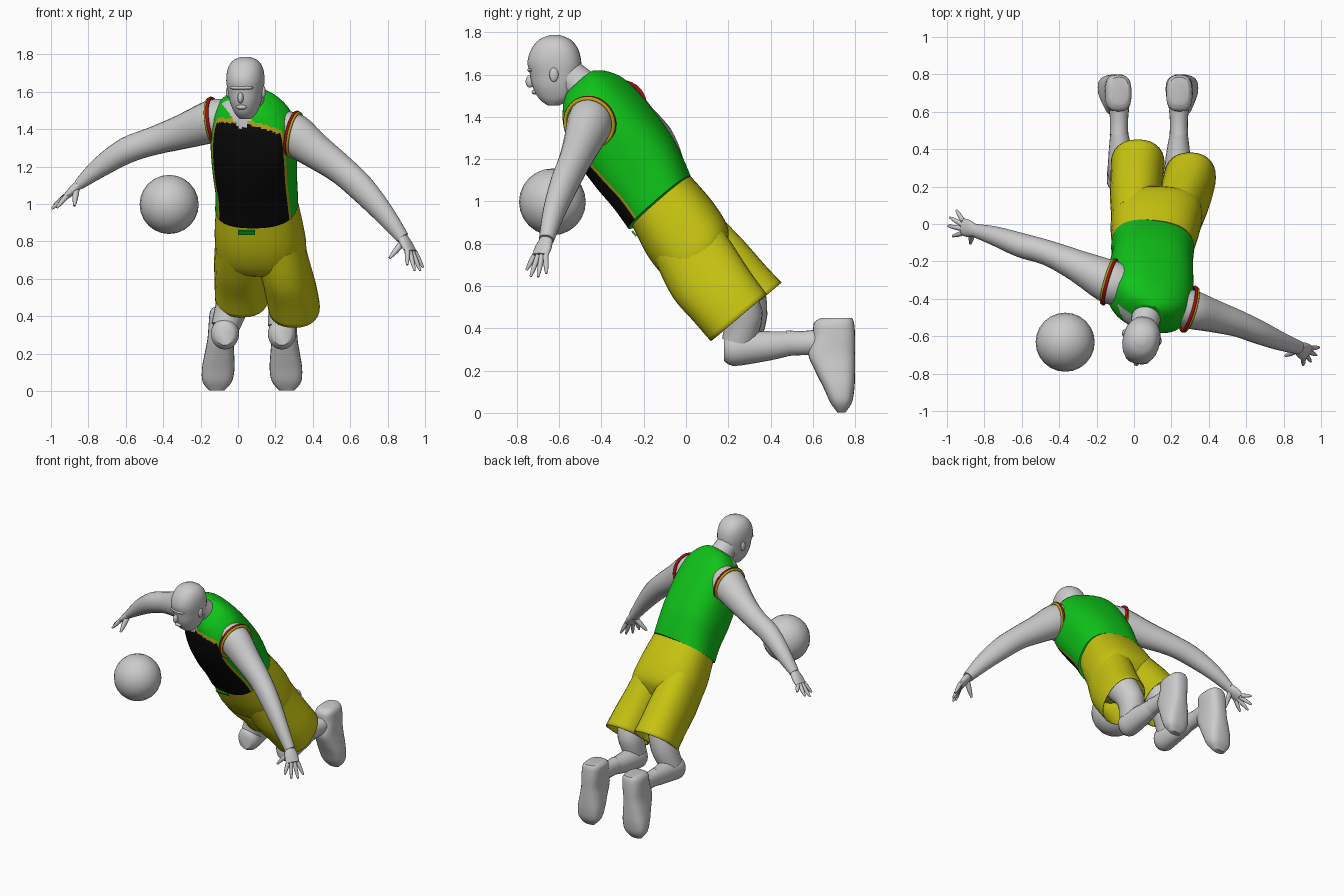
import bpy
import math
from mathutils import Vector as V

cube = bpy.data.objects.get("Cube")
if cube:
    bpy.data.objects.remove(cube, do_unlink=True)


def material(name, *rgb):
    m = bpy.data.materials.new(name)
    m.use_nodes = True
    m.diffuse_color = (*rgb, 1)
    m.node_tree.nodes["Principled BSDF"].inputs["Base Color"].default_value = (*rgb, 1)
    return m


GREY = material("pale grey", 0.6, 0.6, 0.6)
GREEN = material("green", 0.005, 0.55, 0.01)
YELLOW = material("yellow", 0.58, 0.56, 0.006)
BLACK = material("black", 0.003, 0.003, 0.003)
RED = material("dark red", 0.35, 0.005, 0.005)
MUSTARD = material("mustard", 0.5, 0.38, 0.01)


def smooth(o, angle=50):
    bpy.ops.object.select_all(action='DESELECT')
    o.select_set(True)
    bpy.context.view_layer.objects.active = o
    bpy.ops.object.shade_smooth_by_angle(angle=math.radians(angle))
    return o


def loft(name, rings, mats, n=20, sub=3, power=2.0, caps=(True, True), rule=None):
    """Skin rings of (centre, width vector, depth vector) with a smooth curve between them."""
    def curve(v):
        return math.copysign(abs(v) ** (2 / power), v)
    loops = []
    for c, w, d in rings:
        angles = [math.tau * j / n for j in range(n)]
        loops.append([c + w * curve(math.cos(a)) + d * curve(math.sin(a)) for a in angles])
    fine = []
    for i in range(len(loops) - 1):
        p0, p1, p2 = loops[max(i - 1, 0)], loops[i], loops[i + 1]
        p3 = loops[min(i + 2, len(loops) - 1)]
        for s in range(sub):
            t = s / sub
            fine.append([b + ((c - a) * t + (2 * a - 5 * b + 4 * c - d) * t ** 2
                              + (3 * b - a - 3 * c + d) * t ** 3) / 2
                         for a, b, c, d in zip(p0, p1, p2, p3)])
    fine.append(loops[-1])
    verts = [p for ring in fine for p in ring]
    faces = [(i * n + j, i * n + (j + 1) % n, (i + 1) * n + (j + 1) % n, (i + 1) * n + j)
             for i in range(len(fine) - 1) for j in range(n)]
    sides = len(faces)
    if caps[0]:
        faces.append(tuple(reversed(range(n))))
    if caps[1]:
        faces.append(tuple(range(len(verts) - n, len(verts))))
    me = bpy.data.meshes.new(name)
    me.from_pydata(verts, [], faces)
    for m in mats:
        me.materials.append(m)
    if rule:
        for p in me.polygons[:sides]:
            p.material_index = rule(p.center, math.tau * (p.index % n + 0.5) / n)
    me.update()
    o = bpy.data.objects.new(name, me)
    bpy.context.collection.objects.link(o)
    return smooth(o)


def body_ring(x, y, z, hw, hd, tilt, yaw=0, roll=0):
    t, a = math.radians(tilt), math.radians(yaw)
    w = V((math.cos(a), math.sin(a), roll)) * hw
    d = V((-math.sin(a) * math.cos(t), math.cos(a) * math.cos(t), math.sin(t))) * hd
    return V((x, y, z)), w, d


def tube(name, path, ref, mat=GREY, **kw):
    """Limb along points of (x, y, z, radius along ref, radius across)."""
    pts = [V(p[:3]) for p in path]
    rings = []
    for i, p in enumerate(path):
        t = (pts[min(i + 1, len(pts) - 1)] - pts[max(i - 1, 0)]).normalized()
        w = (V(ref) - t * t.dot(V(ref))).normalized()
        rings.append((pts[i], w * p[3], t.cross(w) * p[4]))
    return loft(name, rings, [mat], **kw)


def ellipsoid(name, loc, size, mat=GREY, seg=20, yaw=0):
    bpy.ops.mesh.primitive_uv_sphere_add(segments=seg, ring_count=seg // 2, radius=1, location=loc)
    o = bpy.context.object
    o.name, o.scale, o.rotation_euler.z = name, size, yaw
    o.data.materials.append(mat)
    return smooth(o)


# Jersey: black front panel, mustard chest band, skin in the neck opening
def jersey_rule(p, a):
    front = -math.sin(a)
    band = 1.435 - 0.3 * max(0, p.x - 0.02)
    if front > 0 and p.z > 1.39 + 1.4 * abs(p.x - 0.02):
        return 3
    if front > 0.58 and p.z < band:
        return 1
    if front > 0.5 and p.z < band + 0.025:
        return 2
    return 0


jersey = [
    body_ring(0.1, -0.125, 0.995, 0.222, 0.19, 41, -8),
    body_ring(0.098, -0.18, 1.09, 0.218, 0.2, 38, -10),
    body_ring(0.09, -0.255, 1.2, 0.225, 0.21, 35, -13, -0.05),
    body_ring(0.085, -0.36, 1.345, 0.232, 0.2, 38, -17, -0.12),
    body_ring(0.08, -0.435, 1.465, 0.212, 0.165, 40, -17, -0.16),
    body_ring(0.075, -0.48, 1.53, 0.15, 0.125, 42, -15, -0.12),
    body_ring(0.07, -0.5, 1.56, 0.085, 0.09, 42, -12),
]
loft("jersey", jersey, [GREEN, BLACK, MUSTARD, GREY], n=72, sub=8, power=2.5, rule=jersey_rule)

# Shorts: seat and two open legs
loft("shorts_seat", [
    body_ring(0.1, -0.115, 1.0, 0.217, 0.18, 41, -6),
    body_ring(0.112, -0.02, 0.86, 0.237, 0.2, 41, -4),
    body_ring(0.125, 0.06, 0.75, 0.24, 0.185, 41, -2),
    body_ring(0.13, 0.1, 0.69, 0.2, 0.12, 41),
], [YELLOW], n=40, sub=5, power=2.5)
shorts_legs = {
    "right": [(0.0, 0.0, 0.84, 0.11, 0.17), (0.01, 0.13, 0.7, 0.13, 0.175),
              (0.015, 0.24, 0.59, 0.132, 0.165), (0.02, 0.32, 0.505, 0.136, 0.165)],
    "left": [(0.22, -0.01, 0.83, 0.115, 0.17), (0.25, 0.08, 0.67, 0.125, 0.18),
             (0.28, 0.17, 0.55, 0.13, 0.17), (0.3, 0.25, 0.45, 0.13, 0.165)],
}
for side, path in shorts_legs.items():
    leg = loft(side + "_shorts_leg", [body_ring(*p, 40) for p in path], [YELLOW],
               n=28, sub=4, power=2.3, caps=(True, False))
    leg.modifiers.new("cloth", 'SOLIDIFY').thickness = 0.008

# Small tag below the waistband
bpy.ops.mesh.primitive_cube_add(size=1, location=(0.045, -0.245, 0.848))
tag = bpy.context.object
tag.name, tag.scale, tag.rotation_euler.x = "waist_tag", (0.09, 0.009, 0.03), math.radians(41)
tag.data.materials.append(GREEN)

# Head and neck
tube("neck", [(0.085, -0.4, 1.47, 0.1, 0.09), (0.065, -0.5, 1.55, 0.078, 0.082),
              (0.045, -0.585, 1.62, 0.075, 0.08)], (1, 0, 0))
HEAD_YAW = math.radians(-12)
head_levels = [(1.455, -0.655, -0.6, 0.03), (1.485, -0.695, -0.54, 0.056), (1.54, -0.725, -0.512, 0.08),
               (1.6, -0.738, -0.5, 0.092), (1.66, -0.75, -0.495, 0.1), (1.72, -0.732, -0.51, 0.094),
               (1.765, -0.695, -0.545, 0.069), (1.787, -0.645, -0.595, 0.025)]
head = []
for z, front, back, hw in head_levels:
    mid = (front + back) / 2
    head.append(body_ring(0.04 + math.sin(HEAD_YAW) * (-mid - 0.62), mid, z, hw, (back - front) / 2, 0, -12))
loft("head", head, [GREY], n=28, sub=4, power=2.2)
ellipsoid("nose", (0.014, -0.738, 1.568), (0.016, 0.022, 0.03), seg=12, yaw=HEAD_YAW)
ellipsoid("brow", (0.018, -0.722, 1.622), (0.065, 0.026, 0.014), seg=16, yaw=HEAD_YAW)
ellipsoid("lips", (0.018, -0.712, 1.518), (0.03, 0.018, 0.013), seg=12, yaw=HEAD_YAW)
for side, s in (("left", 1), ("right", -1)):
    ellipsoid(side + "_ear", (0.042 + s * 0.094, -0.605 - s * 0.02, 1.6), (0.012, 0.022, 0.034), seg=12)

# Arms, palms and fingers
arms = {
    "right": dict(
        arm=[(-0.04, -0.34, 1.46, 0.1, 0.1), (-0.13, -0.31, 1.445, 0.117, 0.115),
             (-0.3, -0.225, 1.385, 0.086, 0.092), (-0.46, -0.155, 1.335, 0.068, 0.075),
             (-0.6, -0.115, 1.285, 0.066, 0.07), (-0.74, -0.065, 1.195, 0.052, 0.054),
             (-0.85, -0.035, 1.105, 0.036, 0.03)],
        ref=(0, 1, 0), knuckles=(-0.915, -0.015, 1.045), thumb=(-0.875, -0.105, 0.99),
        tips=[(-0.95, 0.075, 1.03), (-0.985, 0.035, 0.995), (-0.995, -0.01, 0.975), (-0.97, -0.065, 0.98)]),
    "left": dict(
        arm=[(0.22, -0.44, 1.41, 0.1, 0.1), (0.3, -0.455, 1.37, 0.105, 0.115),
             (0.42, -0.49, 1.28, 0.088, 0.095), (0.55, -0.53, 1.185, 0.072, 0.08),
             (0.66, -0.575, 1.085, 0.064, 0.075), (0.78, -0.625, 0.95, 0.05, 0.058),
             (0.88, -0.66, 0.82, 0.036, 0.036)],
        ref=(-0.6, -0.8, 0), knuckles=(0.925, -0.69, 0.745), thumb=(0.81, -0.705, 0.71),
        tips=[(0.99, -0.66, 0.66), (0.975, -0.7, 0.643), (0.945, -0.735, 0.645), (0.905, -0.755, 0.675)]),
}
for side, a in arms.items():
    tube(side + "_arm", a["arm"], a["ref"])
    wrist, knuckles, ref = V(a["arm"][-1][:3]), V(a["knuckles"]), V(a["ref"])
    tube(side + "_palm", [(*wrist, 0.034, 0.026), (*wrist.lerp(knuckles, 0.5), 0.046, 0.024),
                          (*knuckles, 0.046, 0.018)], ref, n=14)
    for i, tip in enumerate(a["tips"]):
        base = knuckles + ref * (1.5 - i) * 0.022 * (1 if side == "right" else -1)
        tube(f"{side}_finger_{i + 1}", [(*base, 0.014, 0.015), (*base.lerp(V(tip), 0.6), 0.012, 0.012),
                                        (*tip, 0.006, 0.006)], (0.3, 1, 0.2), n=8)
    base = wrist.lerp(knuckles, 0.2)
    tube(side + "_thumb", [(*base, 0.02, 0.02), (*base.lerp(V(a["thumb"]), 0.6), 0.016, 0.015),
                           (*a["thumb"], 0.007, 0.007)], (0.3, 1, 0.2), n=8)

# Armhole trims
for side, loc, axis in (("right", V((-0.13, -0.31, 1.445)), V((-0.95, 0.27, -0.12))),
                        ("left", V((0.293, -0.455, 1.372)), V((0.94, -0.28, -0.2)))):
    for label, mat, r, shift in (("red", RED, 0.122, 0), ("mustard", MUSTARD, 0.119, 0.01)):
        bpy.ops.mesh.primitive_torus_add(location=loc + axis * shift, major_radius=r, minor_radius=0.009,
                                         major_segments=32, minor_segments=8,
                                         rotation=axis.to_track_quat('Z', 'Y').to_euler())
        trim = bpy.context.object
        trim.name = f"{side}_armhole_{label}_trim"
        trim.data.materials.append(mat)
        smooth(trim)

# Lower legs and shoes
shoe_levels = [(0.45, 0.64, 0.785, 0.05), (0.425, 0.605, 0.795, 0.068), (0.36, 0.6, 0.8, 0.07),
               (0.28, 0.578, 0.8, 0.07), (0.2, 0.61, 0.8, 0.079), (0.12, 0.65, 0.797, 0.087),
               (0.05, 0.682, 0.785, 0.078), (0.003, 0.715, 0.755, 0.04)]
for side, hip, knee, ankle, toe in (("right", (0.01, 0.26, 0.62), -0.07, -0.08, -0.115),
                                    ("left", (0.27, 0.2, 0.58), 0.235, 0.24, 0.262)):
    ky = 0.27 if side == "right" else 0.25
    tube(side + "_thigh", [(*hip, 0.1, 0.11), ((hip[0] + knee) / 2, ky + 0.02, 0.46, 0.09, 0.095),
                           (knee, ky, 0.34, 0.075, 0.08)], (1, 0, 0))
    tube(side + "_shin", [(knee, 0.18, 0.305, 0.05, 0.06), (knee, 0.22, 0.305, 0.075, 0.083),
                          (knee, 0.32, 0.312, 0.07, 0.077), ((knee + ankle) / 2, 0.42, 0.32, 0.058, 0.066),
                          (ankle, 0.5, 0.33, 0.045, 0.056)], (1, 0, 0))
    tube(side + "_sock", [(ankle, 0.475, 0.33, 0.05, 0.061), (ankle, 0.55, 0.33, 0.048, 0.057),
                          (ankle, 0.64, 0.335, 0.056, 0.062)], (1, 0, 0))
    shoe = [body_ring(toe + (ankle - toe) * z / 0.45, (y0 + y1) / 2, z, hw, (y1 - y0) / 2, 0)
            for z, y0, y1, hw in reversed(shoe_levels)]
    loft(side + "_shoe", shoe, [GREY], n=24, sub=4, power=2.8)

# Ball
ellipsoid("ball", (-0.368, -0.632, 0.998), (0.158,) * 3, seg=24)
